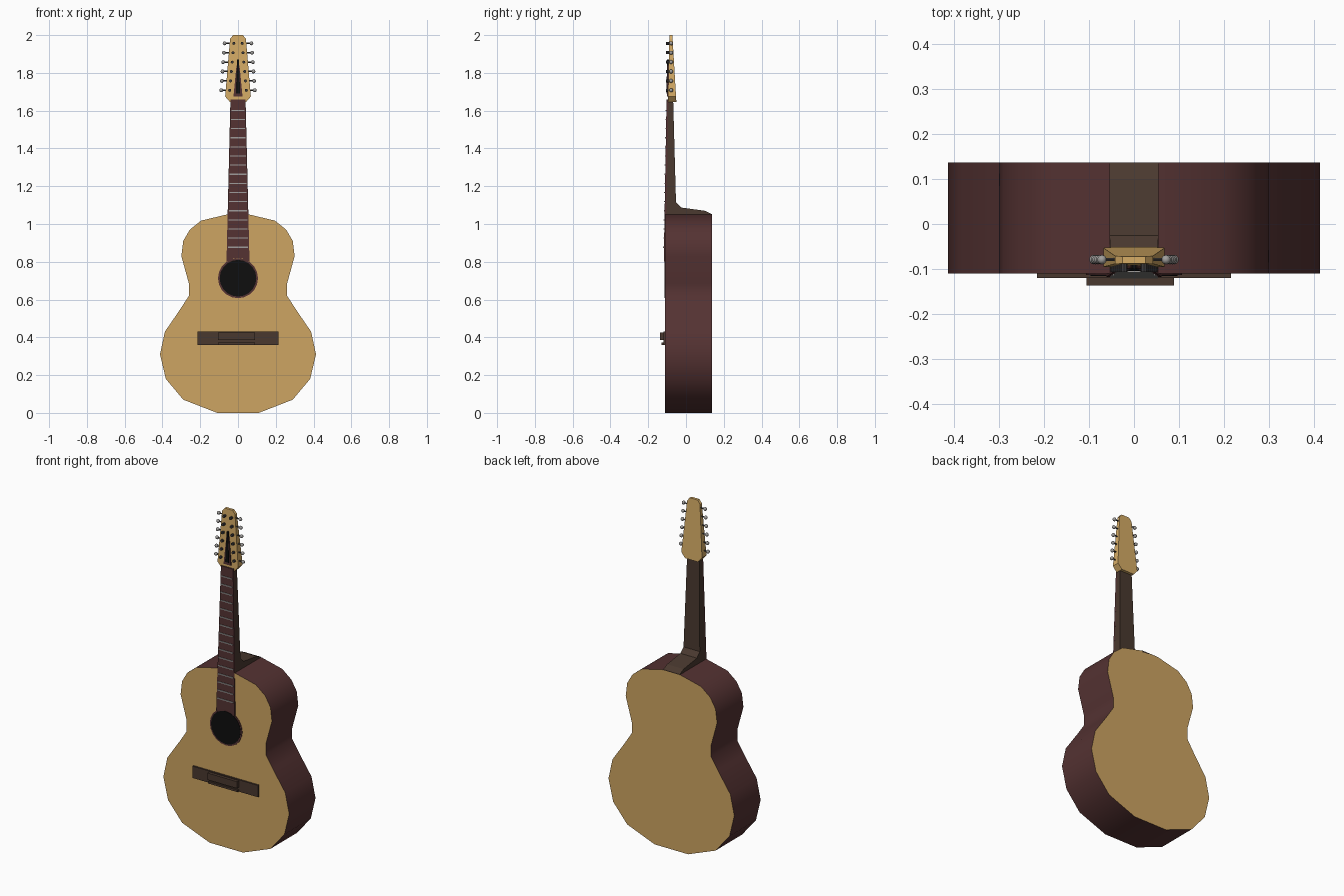
import bpy, bmesh, math
from mathutils import Vector, Matrix

if "Cube" in bpy.data.objects:
    bpy.data.objects.remove(bpy.data.objects["Cube"])


def material(name, r, g, b):
    lin = [((c / 255 + 0.055) / 1.055) ** 2.4 if c > 10 else c / 255 / 12.92 for c in (r, g, b)]
    m = bpy.data.materials.new(name)
    m.diffuse_color = (*lin, 1)
    m.use_nodes = True
    m.node_tree.nodes["Principled BSDF"].inputs["Base Color"].default_value = m.diffuse_color
    return m


SPRUCE = material("spruce_tan", 206, 165, 98)
HEADWOOD = material("headstock_tan", 214, 172, 102)
MAROON = material("rosewood_maroon", 84, 50, 50)
BROWN = material("neck_brown", 74, 57, 47)
BLACK = material("hole_black", 14, 14, 14)
DARK = material("post_dark_grey", 62, 60, 62)
STEEL = material("steel_grey", 160, 158, 156)


def finish(name, bm, *mats):
    bmesh.ops.recalc_face_normals(bm, faces=bm.faces)
    me = bpy.data.meshes.new(name)
    bm.to_mesh(me)
    bm.free()
    for m in mats:
        me.materials.append(m)
    ob = bpy.data.objects.new(name, me)
    bpy.context.collection.objects.link(ob)
    return ob


def loft(bm, a, b):
    """Closed solid between two matching rings of points."""
    va, vb = [bm.verts.new(p) for p in a], [bm.verts.new(p) for p in b]
    n = len(a)
    bm.faces.new(va)
    bm.faces.new(vb[::-1])
    return [bm.faces.new((va[i], vb[i], vb[(i + 1) % n], va[(i + 1) % n])) for i in range(n)]


def box(bm, x0, x1, y0, y1, z0, z1):
    ring = [(x0, z0), (x1, z0), (x1, z1), (x0, z1)]
    loft(bm, [(x, y0, z) for x, z in ring], [(x, y1, z) for x, z in ring])


def rod(bm, p, q, r, seg=8):
    p, q = Vector(p), Vector(q)
    d = q - p
    mat = Matrix.Translation((p + q) / 2) @ d.to_track_quat('Z', 'Y').to_matrix().to_4x4()
    bmesh.ops.create_cone(bm, cap_ends=True, segments=seg, radius1=r, radius2=r,
                          depth=d.length, matrix=mat)


def mirrored(half):
    return half + [(-x, z) for x, z in reversed(half)]


# Body: tan front and back, smooth maroon sides
outline = mirrored([(0.11, 0.003), (0.29, 0.07), (0.382, 0.18), (0.413, 0.31), (0.387, 0.43),
                    (0.305, 0.55), (0.26, 0.62), (0.26, 0.685), (0.30, 0.83), (0.29, 0.91),
                    (0.255, 0.97), (0.195, 1.018), (0.06, 1.05)])
outline = [(x, max(z - 0.003, 0)) if z < 0.01 else (x, z) for x, z in outline]
bm = bmesh.new()
for f in loft(bm, [(x, -0.11, z) for x, z in outline], [(x, 0.137, z) for x, z in outline]):
    f.material_index = 1
    f.smooth = True
for e in bm.edges:
    if len({f.material_index for f in e.link_faces}) > 1:
        e.smooth = False
finish("body", bm, SPRUCE, MAROON)

# Sound hole and its rim, as thin plates
HOLE_Z = 0.713
for name, r, y, m in (("sound_hole_rim", 0.106, -0.113, MAROON), ("sound_hole", 0.097, -0.115, BLACK)):
    bm = bmesh.new()
    rod(bm, (0, -0.109, HOLE_Z), (0, y, HOLE_Z), r, 20)
    finish(name, bm, m)

# Neck: side profile with heel, tapering in width towards the head
profile = [(-0.108, 1.04), (0.137, 1.04), (0.137, 1.052), (0.10, 1.07), (-0.025, 1.087),
           (-0.053, 1.115), (-0.068, 1.66), (-0.098, 1.66)]


def half_width(z):
    return 0.061 - 0.021 * max(0, (z - 0.8) / 0.86)


bm = bmesh.new()
loft(bm, [(-half_width(z), y, z) for y, z in profile], [(half_width(z), y, z) for y, z in profile])
finish("neck", bm, BROWN)


# Fretboard: lower end cut around the sound hole
def board_y(z):
    return -0.118 + 0.015 * (z - 0.79) / 0.87


end = [(x, HOLE_Z + math.sqrt(0.107 ** 2 - x * x)) for x in (-0.061, -0.03, 0, 0.03, 0.061)]
ring = end + [(0.04, 1.66), (-0.04, 1.66)]
bm = bmesh.new()
loft(bm, [(x, board_y(z), z) for x, z in ring], [(x, board_y(z) + 0.01, z) for x, z in ring])
finish("fretboard", bm, MAROON)

# Frets
bm = bmesh.new()
for i in range(16):
    z = 0.877 + i * 0.0483
    w = half_width(z) - 0.006
    box(bm, -w, w, board_y(z) - 0.004, board_y(z) + 0.003, z - 0.003, z + 0.003)
finish("frets", bm, STEEL)

# Bridge: base plate with an upper and a lower ridge
bm = bmesh.new()
box(bm, -0.215, 0.215, -0.12, -0.108, 0.36, 0.43)
box(bm, -0.105, 0.089, -0.137, -0.118, 0.385, 0.425)
box(bm, -0.105, 0.089, -0.130, -0.118, 0.36, 0.372)
finish("bridge", bm, BROWN)

# Headstock: wedge, thick at the nut and thin at the tip
head = mirrored([(0.042, 1.645), (0.068, 1.675), (0.042, 1.98), (0.026, 2.0)])


def head_y(z):
    return -0.096 + 0.008 * (z - 1.645) / 0.355


bm = bmesh.new()
loft(bm, [(x, head_y(z), z) for x, z in head],
     [(x, -0.051 - 0.021 * (z - 1.645) / 0.355, z) for x, z in head])
finish("headstock", bm, HEADWOOD)

# Head cover: tapered dark plate with a narrow black spine
for name, pts, lift, m in (
        ("head_cover", mirrored([(0.024, 1.675), (0.008, 1.84)]), 0.006, MAROON),
        ("head_cover_spine", mirrored([(0.012, 1.69), (0.004, 1.87)]), 0.009, BLACK)):
    bm = bmesh.new()
    loft(bm, [(x, head_y(z) - lift, z) for x, z in pts], [(x, head_y(z) + 0.002, z) for x, z in pts])
    finish(name, bm, m)

# Tuners: six posts, shafts and round knobs on each side
posts, shafts, knobs = bmesh.new(), bmesh.new(), bmesh.new()
for i in range(6):
    z = 1.708 + i * 0.0497
    t = i / 5
    for s in (-1, 1):
        px, kx = s * (0.044 - 0.022 * t), s * (0.089 - 0.018 * t)
        rod(posts, (px, -0.08, z), (px, -0.106, z), 0.008)
        rod(shafts, (px, -0.079, z), (kx, -0.079, z), 0.004, 6)
        bmesh.ops.create_uvsphere(knobs, u_segments=10, v_segments=6, radius=0.0105,
                                  matrix=Matrix.Translation((kx, -0.079, z)))
for f in knobs.faces:
    f.smooth = True
finish("tuner_posts", posts, DARK)
finish("tuner_shafts", shafts, DARK)
finish("tuner_knobs", knobs, STEEL)
